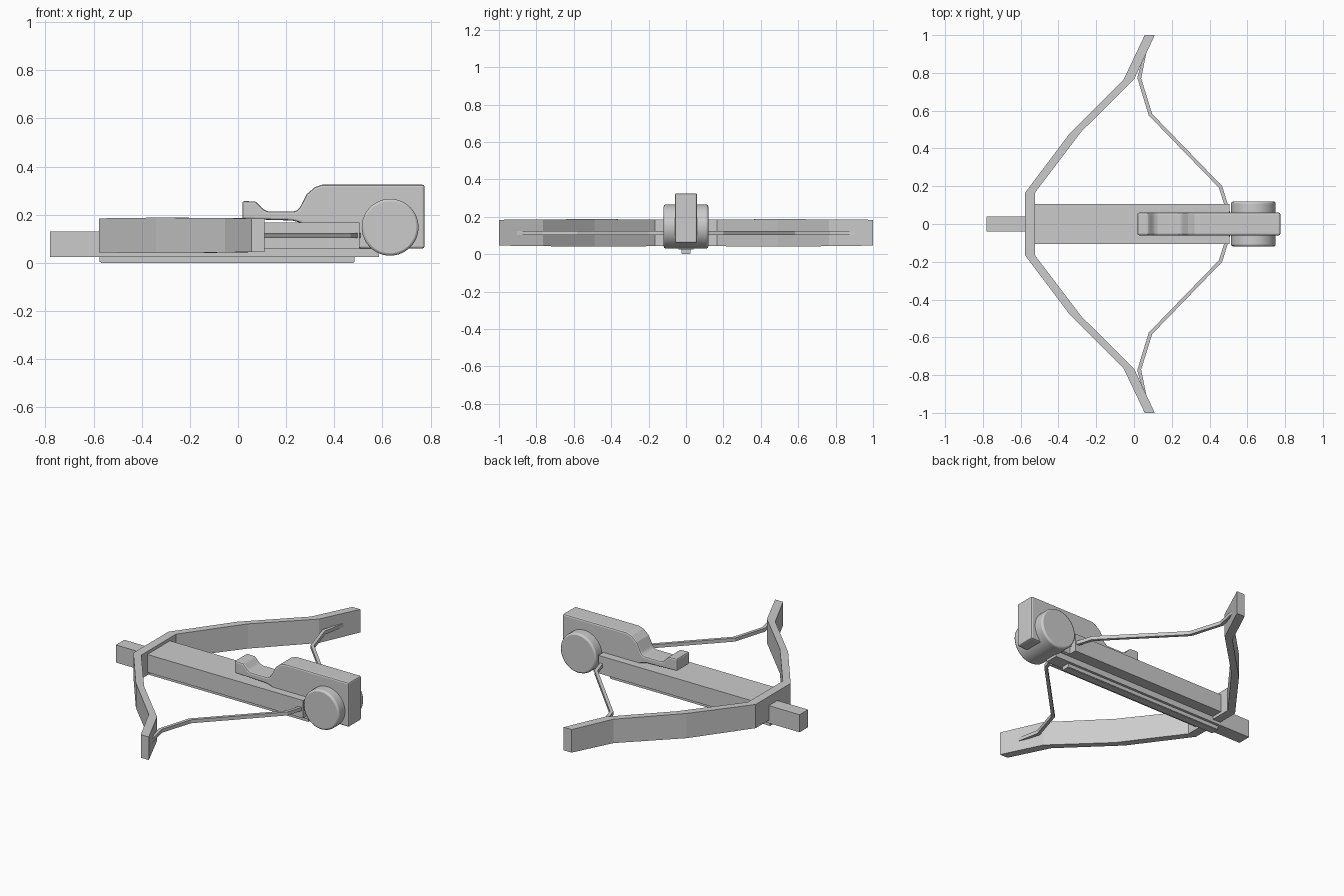
import bpy, bmesh, math
from mathutils import Vector

if "Cube" in bpy.data.objects:
    bpy.data.objects.remove(bpy.data.objects["Cube"])


def make(name, verts, faces, bevel=0, segments=2):
    me = bpy.data.meshes.new(name)
    me.from_pydata([tuple(v) for v in verts], [], faces)
    bm = bmesh.new()
    bm.from_mesh(me)
    bmesh.ops.recalc_face_normals(bm, faces=bm.faces)
    bm.to_mesh(me)
    bm.free()
    ob = bpy.data.objects.new(name, me)
    bpy.context.collection.objects.link(ob)
    if bevel:
        m = ob.modifiers.new("bevel", 'BEVEL')
        m.width = bevel
        m.segments = segments
        m.limit_method = 'ANGLE'
        m.angle_limit = math.radians(25)
    return ob


def prism(name, pts, lo, hi, to3d, bevel=0):
    """Extrude a closed outline between two depths."""
    n = len(pts)
    verts = [to3d(p, lo) for p in pts] + [to3d(p, hi) for p in pts]
    faces = [list(range(n)), list(range(n, 2 * n))]
    faces += [[i, (i + 1) % n, n + (i + 1) % n, n + i] for i in range(n)]
    return make(name, verts, faces, bevel)


def box(name, x, y, z, bevel=0):
    outline = [(x[0], z[0]), (x[1], z[0]), (x[1], z[1]), (x[0], z[1])]
    return prism(name, outline, y[0], y[1], lambda p, d: (p[0], d, p[1]), bevel)


def ribbon(name, left, right, zs):
    """Sweep a rectangular section along paired plan-view edges."""
    verts, faces = [], []
    for a, b, (lo, hi) in zip(left, right, zs):
        verts += [(*a, lo), (*b, lo), (*b, hi), (*a, hi)]
    n = len(left)
    for i in range(n - 1):
        for k in range(4):
            j = (k + 1) % 4
            faces.append([4 * i + k, 4 * i + j, 4 * i + 4 + j, 4 * i + 4 + k])
    faces += [[0, 1, 2, 3], [4 * n - 4 + k for k in range(4)]]
    return make(name, verts, faces)


def both_sides(pts):
    return [(x, -y) for x, y in reversed(pts)] + pts


# Stock: wide deck, central bar and the thin strip underneath
box("deck", (-0.54, 0.505), (-0.107, 0.107), (0.06, 0.167))
box("central_bar", (-0.78, 0.585), (-0.04, 0.04), (0.025, 0.13))
box("under_strip", (-0.575, 0.485), (-0.025, 0.025), (0.003, 0.03))
box("foot_rib", (-0.57, 0.48), (-0.022, 0.022), (0.0, 0.004))

# Bow limbs
outer = both_sides([(-0.577, 0.165), (-0.34, 0.48), (-0.055, 0.765), (0.057, 1.0)])
inner = both_sides([(-0.525, 0.165), (-0.278, 0.49), (0.0, 0.765), (0.11, 1.0)])
half_z = [(0.043, 0.185), (0.04, 0.188), (0.043, 0.186), (0.046, 0.184)]
ribbon("bow", outer, inner, half_z[::-1] + half_z)

# Bowstring, one half per side
for side, label in ((1, "left"), (-1, "right")):
    a = [(0.06, 0.92), (0.017, 0.775), (0.078, 0.575), (0.449, 0.193), (0.495, 0.05)]
    b = [(0.068, 0.92), (0.038, 0.77), (0.096, 0.583), (0.467, 0.2), (0.513, 0.05)]
    ribbon("bowstring_" + label, [(x, side * y) for x, y in a],
           [(x, side * y) for x, y in b], [(0.103, 0.124)] * 5)

# Trigger housing with a raised sight nose
profile = [(0.018, 0.182), (0.225, 0.176), (0.262, 0.166), (0.335, 0.06),
           (0.775, 0.06), (0.775, 0.325), (0.35, 0.325), (0.32, 0.315),
           (0.285, 0.285), (0.255, 0.226), (0.238, 0.214), (0.125, 0.214),
           (0.105, 0.222), (0.075, 0.255), (0.018, 0.257)]
prism("housing", profile, -0.06, 0.06, lambda p, d: (p[0], d, p[1]), 0.009)

# Side drums
circle = [(0.632 + 0.118 * math.cos(i * math.tau / 48),
           0.148 + 0.118 * math.sin(i * math.tau / 48)) for i in range(48)]
drum = prism("drum", circle, -0.119, 0.119, lambda p, d: (p[0], d, p[1]), 0.01)
bpy.ops.object.select_all(action='DESELECT')
drum.select_set(True)
bpy.context.view_layer.objects.active = drum
bpy.ops.object.shade_smooth_by_angle(angle=math.radians(30))
